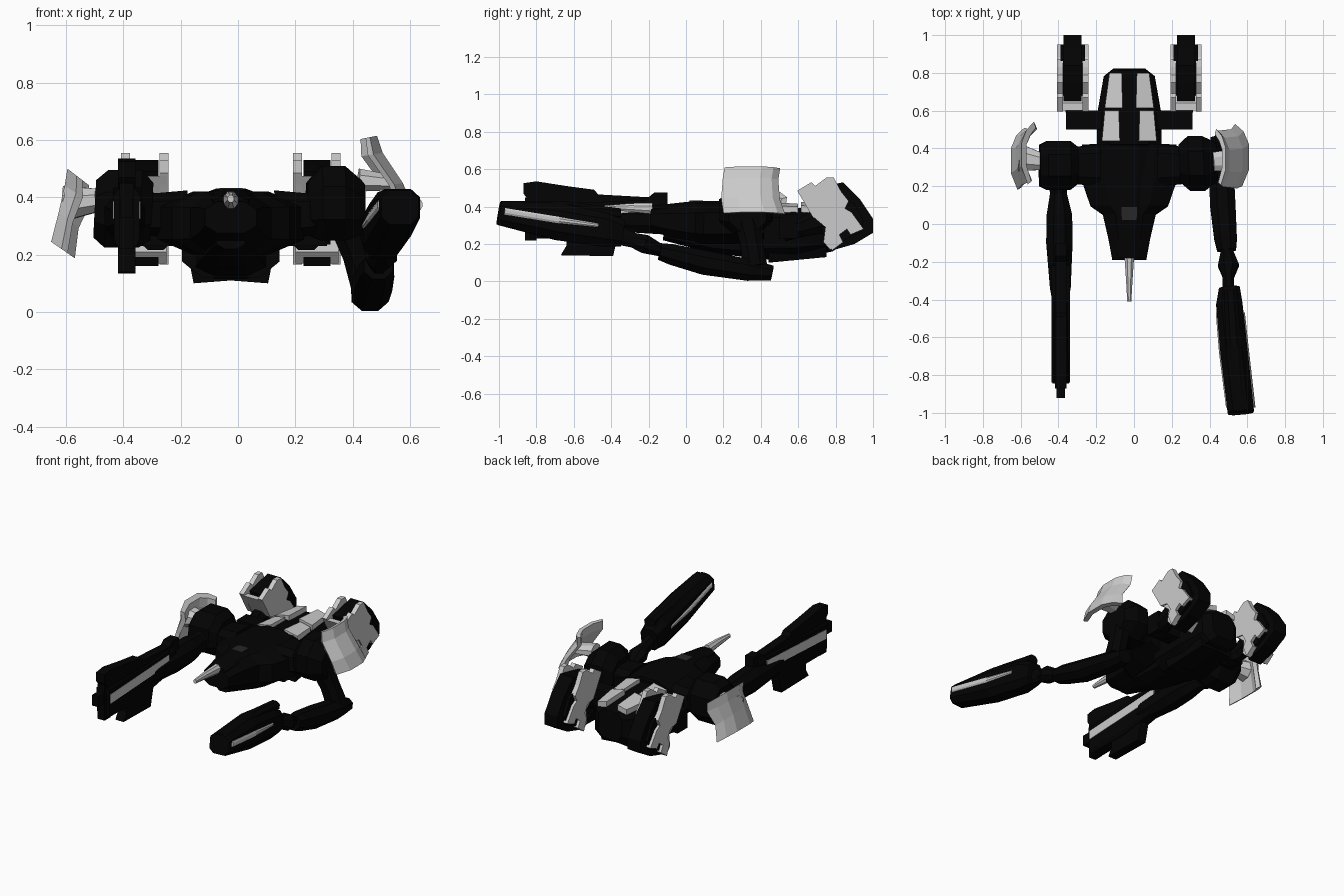
import bpy, bmesh
from mathutils import Vector as V

CX = -0.025  # symmetry plane of the hull
BLACK = bpy.data.materials.new("black_armor")
BLACK.diffuse_color = (0.001, 0.001, 0.001, 1)
HATCH = bpy.data.materials.new("hatch_grey")
HATCH.diffuse_color = (0.02, 0.02, 0.02, 1)


def finish(name, bm, mat):
    bmesh.ops.recalc_face_normals(bm, faces=bm.faces)
    me = bpy.data.meshes.new(name)
    bm.to_mesh(me)
    bm.free()
    ob = bpy.data.objects.new(name, me)
    bpy.context.collection.objects.link(ob)
    if mat:
        me.materials.append(mat)
    return ob


def skin(name, rings, mat):
    """Join equal rings of points and cap both ends."""
    bm = bmesh.new()
    vs = [[bm.verts.new(p) for p in r] for r in rings]
    n = len(vs[0])
    for a, b in zip(vs, vs[1:]):
        for i in range(n):
            bm.faces.new((a[i], a[(i + 1) % n], b[(i + 1) % n], b[i]))
    bm.faces.new(vs[0])
    bm.faces.new(vs[-1])
    return finish(name, bm, mat)


def loft(name, stations, mat=BLACK, c=0.28):
    """Chamfered tube through stations (x, y, z, width, height)."""
    d = (V(stations[-1][:3]) - V(stations[0][:3])).normalized()
    side = d.cross(V((0, 1, 0)) if abs(d.z) > 0.8 else V((0, 0, 1))).normalized()
    up = side.cross(d)
    k = 1 - 2 * c
    oct8 = [(1, k), (k, 1), (-k, 1), (-1, k), (-1, -k), (-k, -1), (k, -1), (1, -k)]
    return skin(name, [[V((x, y, z)) + side * u * w / 2 + up * v * h / 2 for u, v in oct8]
                       for x, y, z, w, h in stations], mat)


def prism(name, pts, vec, mat=BLACK):
    return skin(name, [[V(p) for p in pts], [V(p) + V(vec) for p in pts]], mat)


def side_plate(name, yz, x0, x1, mat=BLACK):
    return prism(name, [(x0, y, z) for y, z in yz], (x1 - x0, 0, 0), mat)


def box(name, x, y, z, mat=BLACK):
    return side_plate(name, [(y[0], z[0]), (y[1], z[0]), (y[1], z[1]), (y[0], z[1])], x[0], x[1], mat)


# Hull: tapering nose, chest and backpack
loft("nose_hull", [(CX, -0.19, 0.33, 0.18, 0.11), (CX, -0.08, 0.32, 0.22, 0.17),
                   (CX, 0.05, 0.31, 0.28, 0.21), (CX, 0.095, 0.31, 0.41, 0.22), (CX, 0.24, 0.31, 0.51, 0.22),
                   (CX, 0.42, 0.31, 0.50, 0.20)], c=0.24)
loft("nose_spine", [(CX, -0.18, 0.375, 0.12, 0.06), (CX, 0.05, 0.39, 0.16, 0.08), (CX, 0.42, 0.385, 0.24, 0.09)])
box("chest_hatch", (-0.065, 0.015), (0.02, 0.09), (0.40, 0.433), HATCH)
loft("backpack", [(CX, 0.36, 0.26, 0.34, 0.28), (CX, 0.58, 0.26, 0.34, 0.27),
                  (CX, 0.78, 0.27, 0.27, 0.22), (CX, 0.82, 0.28, 0.17, 0.18)], c=0.2)
skin("rear_skirt", [[(CX + u * w, y, z) for u, z in ((-1, z0), (0, z0 + 0.01), (1, z0), (1.15, 0.2), (-1.15, 0.2))]
                    for y, w, z0 in ((0.44, 0.13, 0.10), (0.75, 0.11, 0.13))], BLACK)
loft("belly_keel", [(CX, -0.12, 0.25, 0.10, 0.06), (CX, 0.15, 0.20, 0.22, 0.10), (CX, 0.5, 0.17, 0.26, 0.12)])
loft("nose_probe", [(CX, -0.41, 0.395, 0.022, 0.025), (CX, -0.30, 0.395, 0.034, 0.045),
                    (CX, -0.18, 0.39, 0.05, 0.06)], None)

for s, side in ((-1, "left"), (1, "right")):
    X = lambda d: CX + s * d
    # Light deck panels on the backpack
    for tag, y0, y1, xs in (("front", 0.44, 0.60, (0.05, 0.145, 0.13, 0.055)),
                            ("rear", 0.615, 0.80, (0.035, 0.13, 0.105, 0.04))):
        prism(f"{side}_{tag}_deck_panel",
              [(X(xs[0]), y0, 0.39), (X(xs[1]), y0, 0.37), (X(xs[2]), y1, 0.365), (X(xs[3]), y1, 0.38)],
              (0, 0, 0.035), None)
    # Shoulder bar, hip and folded leg
    loft(side + "_shoulder_bar", [(X(0.16), 0.31, 0.34, 0.22, 0.17), (X(0.27), 0.31, 0.34, 0.20, 0.15),
                                  (X(0.34), 0.31, 0.36, 0.16, 0.14)], c=0.2)
    box(side + "_hip_block", sorted((X(0.14), X(0.335))), (0.50, 0.60), (0.23, 0.36))
    loft(side + "_leg", [(X(0.26), 0.52, 0.28, 0.13, 0.13), (X(0.295), 0.62, 0.29, 0.09, 0.10),
                         (X(0.3), 0.76, 0.34, 0.11, 0.16)])
    # Rear foot pod: dark drum between light plates
    c = X(0.3)
    side_plate(side + "_foot_core", [(0.65, 0.49), (0.74, 0.51), (0.84, 0.53), (0.93, 0.44), (1.0, 0.335),
                                     (1.0, 0.26), (0.9, 0.2), (0.76, 0.16), (0.72, 0.3)], c - 0.047, c + 0.047)
    side_plate(side + "_foot_drum", [(0.68, 0.45), (0.82, 0.46), (0.90, 0.42), (0.95, 0.32), (0.93, 0.26),
                                     (0.80, 0.20), (0.75, 0.30)], c - 0.065, c + 0.065)
    for t in (-1, 1):
        side_plate(f"{side}_foot_plate", [
            (0.595, 0.485), (0.67, 0.53), (0.69, 0.51), (0.75, 0.555), (0.79, 0.555), (0.83, 0.48), (0.87, 0.43),
            (0.85, 0.39), (0.885, 0.37), (0.95, 0.28), (0.88, 0.25), (0.86, 0.28), (0.82, 0.25), (0.84, 0.21),
            (0.78, 0.165), (0.75, 0.24), (0.77, 0.28), (0.74, 0.33), (0.68, 0.34)], c + t * 0.052, c + t * 0.083, None)
    side_plate(side + "_foot_shin", [(0.60, 0.475), (0.64, 0.475), (0.73, 0.35), (0.78, 0.30), (0.80, 0.18),
                                     (0.77, 0.17), (0.735, 0.21), (0.745, 0.29), (0.68, 0.345)],
               c - 0.075, c + 0.075, None)


# Curved shoulder shields: C-shaped sections (outer x, y shift, z, depth scale, width scale)
def shield(name, s, rings, tilt):
    arc = [(0.05, 0.20), (0.0, 0.29), (0.0, 0.42), (0.04, 0.49), (0.10, 0.53),
           (0.115, 0.50), (0.07, 0.46), (0.04, 0.41), (0.04, 0.30), (0.08, 0.215)]
    skin(name, [[(xo - s * d * k, 0.355 + (p - 0.365) * w + dy, z + d * tilt) for d, p in arc]
                for xo, dy, z, k, w in rings], None)


shield("left_shield", -1, [(-0.652, -0.01, 0.245, 0.72, 1), (-0.625, 0, 0.35, 0.6, 0.9),
                           (-0.605, 0.02, 0.44, 0.8, 0.95), (-0.595, 0.02, 0.50, 0.65, 1)], -0.5)
shield("right_shield", 1, [(0.61, 0.01, 0.37, 0.75, 1), (0.575, -0.01, 0.45, 0.6, 0.95),
                           (0.505, -0.01, 0.555, 0.65, 0.9), (0.485, 0.0, 0.615, 0.5, 0.9)], -0.1)
loft("left_shield_mount", [(-0.60, 0.35, 0.38, 0.14, 0.12), (-0.49, 0.33, 0.39, 0.09, 0.08)], None)
loft("right_shield_mount", [(0.55, 0.34, 0.45, 0.12, 0.05), (0.42, 0.33, 0.46, 0.10, 0.08)], None)

# Left arm, reaching straight forward
loft("left_shoulder", [(-0.50, 0.31, 0.36, 0.22, 0.2), (-0.46, 0.31, 0.36, 0.26, 0.27),
                       (-0.34, 0.31, 0.36, 0.26, 0.27), (-0.30, 0.31, 0.35, 0.2, 0.2)])
loft("left_forearm", [(-0.40, 0.22, 0.33, 0.10, 0.16), (-0.40, 0.16, 0.33, 0.09, 0.12),
                      (-0.395, 0.05, 0.33, 0.135, 0.15), (-0.395, -0.10, 0.33, 0.14, 0.16),
                      (-0.39, -0.34, 0.33, 0.11, 0.13), (-0.39, -0.42, 0.33, 0.08, 0.10)])
# Left rifle
GX = -0.388
loft("left_rifle_body", [(GX, -0.84, 0.33, 0.088, 0.20), (GX, -0.50, 0.33, 0.09, 0.2),
                         (GX, -0.14, 0.36, 0.08, 0.14)], c=0.12)
box("left_rifle_muzzle", (GX - 0.022, GX + 0.022), (-0.92, -0.82), (0.33, 0.40))
side_plate("left_rifle_rail", [(-0.87, 0.47), (-0.87, 0.525), (-0.80, 0.535), (-0.64, 0.51), (-0.49, 0.49),
                               (-0.47, 0.465), (-0.2, 0.45), (-0.17, 0.475), (-0.1, 0.475), (-0.1, 0.40),
                               (-0.83, 0.42)], GX - 0.03, GX + 0.03)
side_plate("left_rifle_magazine", [(-0.67, 0.14), (-0.64, 0.19), (-0.64, 0.26), (-0.36, 0.26), (-0.39, 0.135)],
           GX - 0.03, GX + 0.03)
box("left_rifle_front_grip", (GX - 0.025, GX + 0.025), (-0.86, -0.80), (0.22, 0.45))
for t in (-1, 1):
    side_plate("left_rifle_side_strip", [(-0.83, 0.325), (-0.83, 0.385), (-0.22, 0.415), (-0.22, 0.355)],
               GX + t * 0.030, GX + t * 0.0475, None)
    side_plate("left_rifle_top_cover", [(-0.84, 0.387), (-0.84, 0.41), (-0.22, 0.435), (-0.22, 0.416)],
               GX, GX + t * 0.048)

# Right arm: drops to a low elbow, then runs forward
loft("right_shoulder", [(0.24, 0.32, 0.36, 0.2, 0.18), (0.29, 0.32, 0.38, 0.29, 0.26),
                        (0.37, 0.32, 0.38, 0.29, 0.26), (0.44, 0.33, 0.36, 0.2, 0.18)])
loft("right_upper_arm", [(0.37, 0.32, 0.34, 0.13, 0.14), (0.42, 0.35, 0.20, 0.11, 0.12),
                         (0.46, 0.37, 0.07, 0.12, 0.13)])
loft("right_forearm", [(0.455, 0.46, 0.045, 0.10, 0.08), (0.46, 0.34, 0.06, 0.13, 0.115),
                       (0.47, 0.10, 0.10, 0.135, 0.13), (0.485, -0.08, 0.145, 0.12, 0.11),
                       (0.49, -0.14, 0.16, 0.10, 0.09)])
loft("right_hand", [(0.49, -0.12, 0.16, 0.05, 0.06), (0.50, -0.22, 0.20, 0.11, 0.10),
                    (0.50, -0.28, 0.22, 0.06, 0.08), (0.50, -0.38, 0.25, 0.06, 0.10)])
# Right cannon with light slits
loft("right_cannon", [(0.505, -0.34, 0.255, 0.11, 0.14), (0.505, -0.43, 0.28, 0.14, 0.19),
                      (0.53, -0.68, 0.32, 0.145, 0.2), (0.565, -0.99, 0.365, 0.14, 0.13),
                      (0.565, -1.0, 0.365, 0.13, 0.12)], c=0.22)
loft("right_cannon_ridge", [(0.51, -0.35, 0.36, 0.07, 0.06), (0.53, -0.65, 0.40, 0.08, 0.06),
                            (0.56, -0.99, 0.41, 0.07, 0.04)])
for t in (-1, 1):
    loft("right_cannon_slit", [(0.51 + t * 0.067, -0.47, 0.30, 0.02, 0.02), (0.53 + t * 0.07, -0.68, 0.328, 0.02, 0.035),
                               (0.565 + t * 0.068, -0.97, 0.375, 0.02, 0.035)], None)
